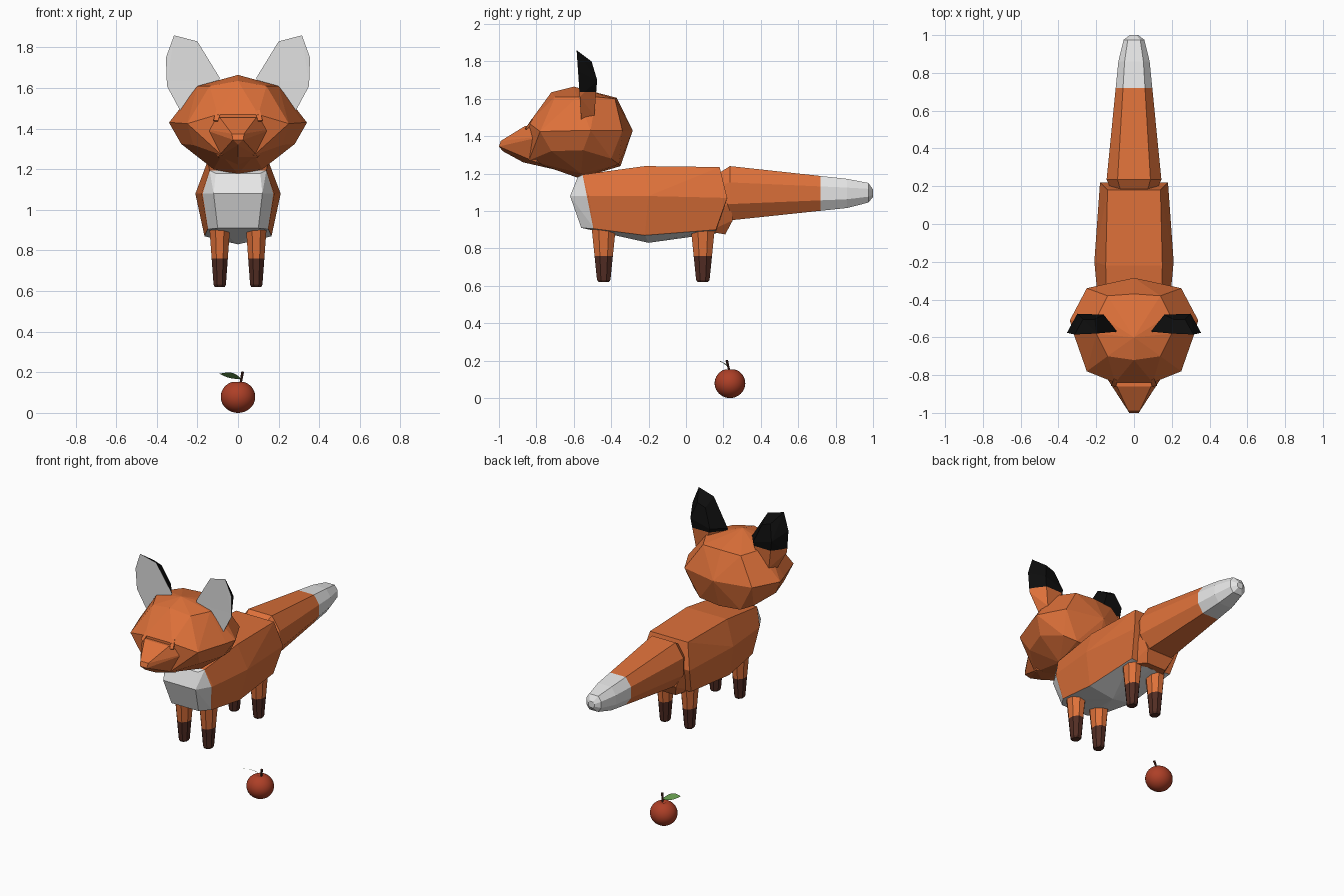
import bpy, bmesh, math
from mathutils import Vector, Matrix

if "Cube" in bpy.data.objects:
    bpy.data.objects.remove(bpy.data.objects["Cube"])

def mat(name, col):
    m = bpy.data.materials.new(name)
    m.diffuse_color = (*col, 1)
    m.use_nodes = True
    m.node_tree.nodes["Principled BSDF"].inputs["Base Color"].default_value = m.diffuse_color
    return m

ORANGE = mat("orange fur", (0.73, 0.165, 0.042))
WHITE = mat("white fur", (0.8, 0.8, 0.8))
BROWN = mat("dark brown", (0.085, 0.026, 0.017))
BLACK = mat("black", (0.004, 0.004, 0.004))
RED = mat("fruit red", (0.42, 0.05, 0.02))
GREEN = mat("leaf green", (0.12, 0.30, 0.07))

def finish(name, bm, mats):
    me = bpy.data.meshes.new(name)
    bm.normal_update()
    bm.to_mesh(me)
    bm.free()
    for m in mats:
        me.materials.append(m)
    ob = bpy.data.objects.new(name, me)
    bpy.context.collection.objects.link(ob)
    return ob

def hull(name, pts, mats, mirror=False, cut=None, rule=None):
    """Faceted solid around points; optional colour cut plane and colour rule."""
    bm = bmesh.new()
    pts = [Vector(p) for p in pts]
    if mirror:
        pts += [Vector((-p.x, p.y, p.z)) for p in pts if p.x > 1e-4]
    for p in pts:
        bm.verts.new(p)
    bmesh.ops.convex_hull(bm, input=bm.verts[:])
    bmesh.ops.delete(bm, geom=[v for v in bm.verts if not v.link_faces], context='VERTS')
    bmesh.ops.recalc_face_normals(bm, faces=bm.faces[:])
    bmesh.ops.dissolve_limit(bm, angle_limit=math.radians(3), verts=bm.verts[:], edges=bm.edges[:])
    if cut:
        bmesh.ops.bisect_plane(bm, geom=bm.verts[:] + bm.edges[:] + bm.faces[:],
                               plane_co=cut[0], plane_no=cut[1])
    bm.normal_update()
    if rule:
        for f in bm.faces:
            f.material_index = rule(f.calc_center_median(), f.normal)
    return finish(name, bm, mats)

# Head: skull and pointed snout
hull("head", [
    (0, -0.60, 1.665), (0, -0.72, 1.635), (0.14, -0.70, 1.61), (0.20, -0.58, 1.61),
    (0.19, -0.48, 1.61), (0.14, -0.38, 1.60), (0, -0.37, 1.605), (0.10, -0.84, 1.47),
    (0.25, -0.78, 1.425), (0.32, -0.58, 1.43), (0.34, -0.51, 1.43), (0.25, -0.34, 1.43),
    (0, -0.285, 1.43), (0.28, -0.55, 1.325), (0.22, -0.72, 1.32), (0.08, -0.84, 1.27),
    (0.12, -0.56, 1.20), (0, -0.57, 1.175), (0.15, -0.36, 1.25), (0, -0.35, 1.24),
    (0.22, -0.40, 1.28)], [ORANGE], mirror=True)
hull("snout", [
    (0.03, -0.99, 1.375), (0.025, -1.0, 1.345), (0, -0.98, 1.32), (0.09, -0.86, 1.455),
    (0.12, -0.84, 1.40), (0.18, -0.76, 1.40), (0, -0.87, 1.26), (0.10, -0.80, 1.26),
    (0, -0.65, 1.21), (0.09, -0.70, 1.45)], [ORANGE], mirror=True)

# Body with white chest and belly
hull("body", [
    (0.11, -0.58, 1.18), (0.12, -0.62, 1.08), (0.10, -0.56, 0.91),
    (0.14, -0.55, 1.195), (0.18, -0.52, 1.08), (0.15, -0.49, 0.905),
    (0.15, -0.22, 1.24), (0.21, -0.20, 1.08), (0.165, -0.22, 0.87), (0, -0.20, 0.83),
    (0.14, 0.18, 1.235), (0.18, 0.22, 1.07), (0.15, 0.16, 0.90), (0, 0.16, 0.88)],
    [ORANGE, WHITE], mirror=True, cut=((0, -0.53, 1.08), (0, 1, 0.2)),
    rule=lambda c, n: 1 if n.z < -0.75 or (c.y + 0.53 + 0.2 * (c.z - 1.08) < -0.002) else 0)
hull("rump", [
    (0.07, 0.21, 0.875), (0.10, 0.25, 0.95), (0.14, 0.235, 1.06), (0.12, 0.12, 0.89),
    (0.13, 0.12, 1.12), (0.10, 0.21, 1.15)], [ORANGE], mirror=True)

# Tail: tapering eight-sided sections with a white tip
tail = []
for y, w, top, bot in [(0.18, 0.12, 1.205, 0.98), (0.235, 0.145, 1.24, 0.95),
                       (0.72, 0.10, 1.19, 1.0), (0.86, 0.083, 1.172, 1.016),
                       (0.975, 0.055, 1.15, 1.045), (1.0, 0.022, 1.115, 1.075)]:
    h = top - bot
    tail += [(w * 0.6, y, top), (w, y, top - 0.3 * h), (w, y, bot + 0.3 * h), (w * 0.6, y, bot)]
hull("tail", tail, [ORANGE, WHITE], mirror=True, cut=((0, 0.72, 0), (0, 1, 0)),
     rule=lambda c, n: int(c.y > 0.721))

for s, side in ((1, "right"), (-1, "left")):
    # Legs with dark feet
    for y, end in ((-0.44, "front"), (0.09, "back")):
        pts = [(s * 0.09 + rx * math.cos(a), y + ry * math.sin(a), z)
               for rx, ry, z in ((0.058, 0.074, 0.95), (0.033, 0.039, 0.632), (0.026, 0.03, 0.62))
               for a in [math.pi / 8 + k * math.pi / 4 for k in range(8)]]
        hull(f"{end}_leg_{side}", pts, [ORANGE, BROWN], cut=((0, 0, 0.76), (0, 0, 1)),
             rule=lambda c, n: int(c.z < 0.759))

    # Ears: white front, orange base and black back
    ear = [(0.315, -0.585, 1.86), (0.20, -0.58, 1.83), (0.09, -0.57, 1.65), (0.12, -0.565, 1.54),
           (0.28, -0.56, 1.48), (0.35, -0.568, 1.61), (0.355, -0.576, 1.75),
           (0.27, -0.505, 1.80), (0.21, -0.505, 1.78), (0.16, -0.48, 1.66),
           (0.20, -0.49, 1.52), (0.27, -0.49, 1.51), (0.30, -0.475, 1.70)]
    hull(f"ear_{side}", [(s * x, y, z) for x, y, z in ear], [ORANGE, WHITE, BLACK],
         cut=((0, 0, 1.635), (0, 0, 1)),
         rule=lambda c, n: 1 if n.y < -0.8 else (2 if c.z > 1.635 else 0))

    # Eyes: thin slanted plates
    bm = bmesh.new()
    bmesh.ops.create_cube(bm, size=1, matrix=Matrix.Diagonal((0.024, 0.009, 0.062, 1)))
    eye = finish(f"eye_{side}", bm, [ORANGE])
    eye.location = (s * 0.102, -0.838, 1.463)
    eye.rotation_euler = (math.radians(-36), math.radians(-8 * s), math.radians(12 * s))

# Apple
bm = bmesh.new()
bmesh.ops.create_uvsphere(bm, u_segments=32, v_segments=20, radius=1)
for v in bm.verts:
    r = math.hypot(v.co.x, v.co.y)
    v.co.z -= 0.2 * max(0, 1 - r / 0.45) ** 2 * (1 if v.co.z > 0 else 0)   # dimple at the stem
    v.co = Vector((v.co.x * 0.085, v.co.y * 0.082, v.co.z * 0.079))
for f in bm.faces:
    f.smooth = True
apple = finish("apple", bm, [RED])
apple.location = (0, 0.235, 0.079)

# Apple stem
a, b = Vector((0.01, 0.235, 0.13)), Vector((0.023, 0.218, 0.202))
bm = bmesh.new()
bmesh.ops.create_cone(bm, cap_ends=True, segments=8, radius1=0.005, radius2=0.007,
                      depth=(b - a).length)
stem = finish("apple_stem", bm, [BROWN])
stem.location = (a + b) / 2
stem.rotation_euler = (b - a).to_track_quat('Z', 'Y').to_euler()

# Apple leaf: pointed oval, slightly arched
bm = bmesh.new()
p, q = Vector((0.018, 0.228, 0.165)), Vector((-0.09, 0.185, 0.193))
across = (q - p).cross(Vector((0, 0, 1))).normalized()
rows = []
for i in range(9):
    t = i / 8
    mid = p.lerp(q, t) + Vector((0, 0, 0.006 * math.sin(math.pi * t)))
    w = 0.024 * math.sin(math.pi * min(max(t, 0.03), 0.97))
    rows.append([bm.verts.new(mid + across * w * k + Vector((0, 0, -0.012 * k)) * math.sin(math.pi * t))
                 for k in (-1, 0, 1)])
for r0, r1 in zip(rows, rows[1:]):
    for k in range(2):
        bm.faces.new((r0[k], r0[k + 1], r1[k + 1], r1[k]))
bmesh.ops.solidify(bm, geom=bm.faces[:], thickness=0.003)
bmesh.ops.recalc_face_normals(bm, faces=bm.faces[:])
finish("apple_leaf", bm, [GREEN])
